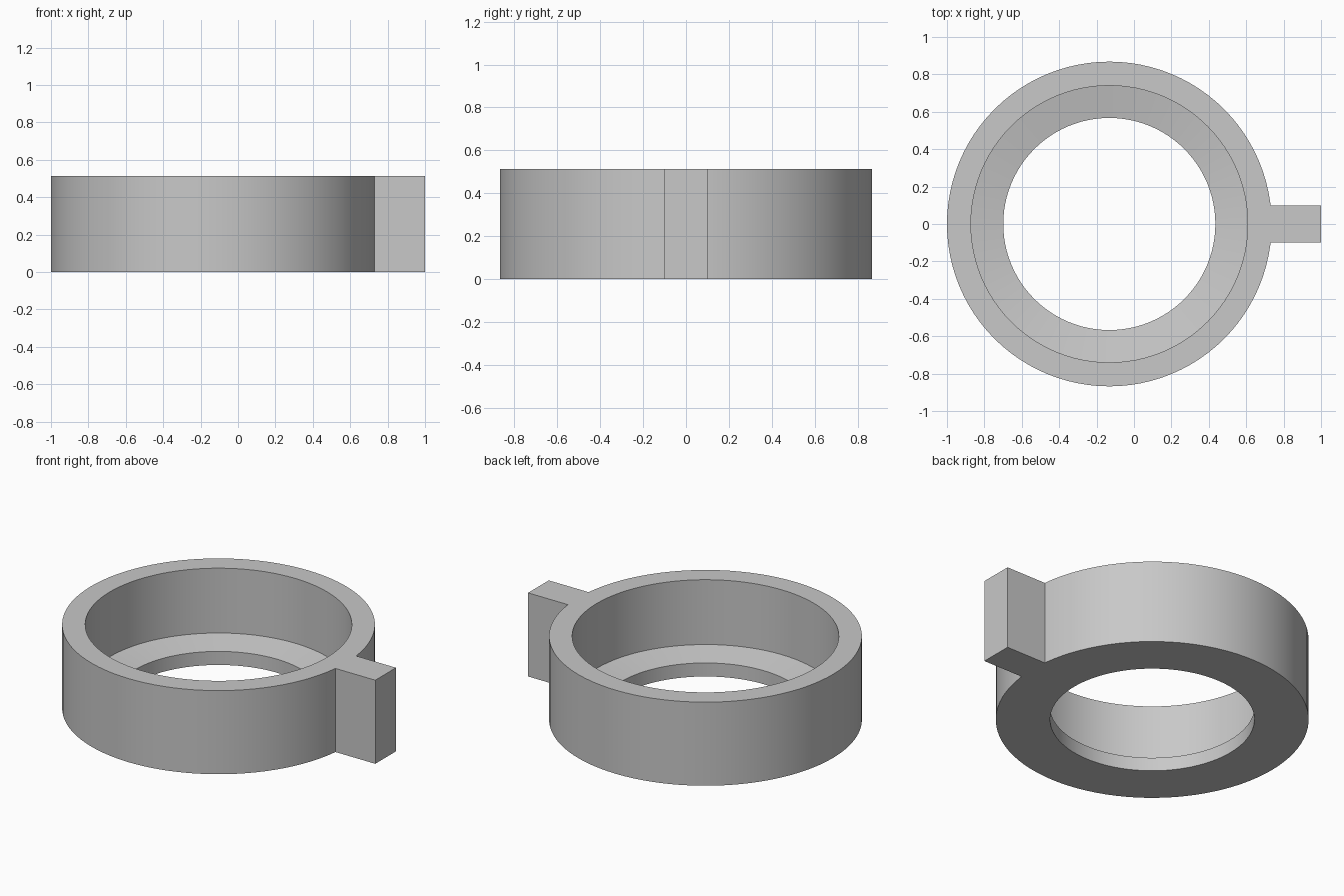
import bpy, bmesh
from math import radians, tau
from mathutils import Matrix, Vector

if "Cube" in bpy.data.objects:
    bpy.data.objects.remove(bpy.data.objects["Cube"], do_unlink=True)

HEIGHT = 0.512
OUTER, INNER, HOLE = 0.868, 0.74, 0.567
CENTRE_X = OUTER - 1
SEGMENTS = 96

grey = bpy.data.materials.new("plain grey")
grey.use_nodes = True
colour = (0.58, 0.58, 0.58, 1)
grey.diffuse_color = colour
grey.node_tree.nodes["Principled BSDF"].inputs["Base Color"].default_value = colour


def add_object(name, bm):
    bmesh.ops.recalc_face_normals(bm, faces=bm.faces)
    mesh = bpy.data.meshes.new(name)
    bm.to_mesh(mesh)
    bm.free()
    mesh.materials.append(grey)
    obj = bpy.data.objects.new(name, mesh)
    bpy.context.collection.objects.link(obj)
    return obj


# Collar: lathed wall with a shallow conical ledge around the bottom hole
profile = [(HOLE, 0), (OUTER, 0), (OUTER, HEIGHT), (INNER, HEIGHT), (INNER, 0.115), (HOLE, 0.083)]
bm = bmesh.new()
points = [bm.verts.new((r, 0, z)) for r, z in profile]
edges = [bm.edges.new((a, b)) for a, b in zip(points, points[1:] + points[:1])]
bmesh.ops.spin(bm, geom=points + edges, cent=(0, 0, 0), axis=(0, 0, 1),
               angle=tau, steps=SEGMENTS, use_merge=True)
bmesh.ops.remove_doubles(bm, verts=bm.verts, dist=0.0001)
bmesh.ops.translate(bm, verts=bm.verts, vec=(CENTRE_X, 0, 0))
collar = add_object("collar", bm)

# Side tab: full-height block, its root buried in the wall
root = CENTRE_X + (INNER + OUTER) / 2
bm = bmesh.new()
bmesh.ops.create_cube(bm, size=1, matrix=Matrix.LocRotScale(
    Vector(((1 + root) / 2, 0, HEIGHT / 2)), None, Vector((1 - root, 0.2, HEIGHT))))
tab = add_object("side_tab", bm)
tab.hide_render = True

# Fuse the tab into the collar
union = collar.modifiers.new("fuse tab", 'BOOLEAN')
union.operation = 'UNION'
union.solver = 'EXACT'
union.object = tab
bpy.ops.object.select_all(action='DESELECT')
collar.select_set(True)
bpy.context.view_layer.objects.active = collar
bpy.ops.object.modifier_apply(modifier=union.name)
bpy.data.objects.remove(tab, do_unlink=True)

# Round walls smooth, corners crisp
bpy.ops.object.shade_smooth_by_angle(angle=radians(8))
